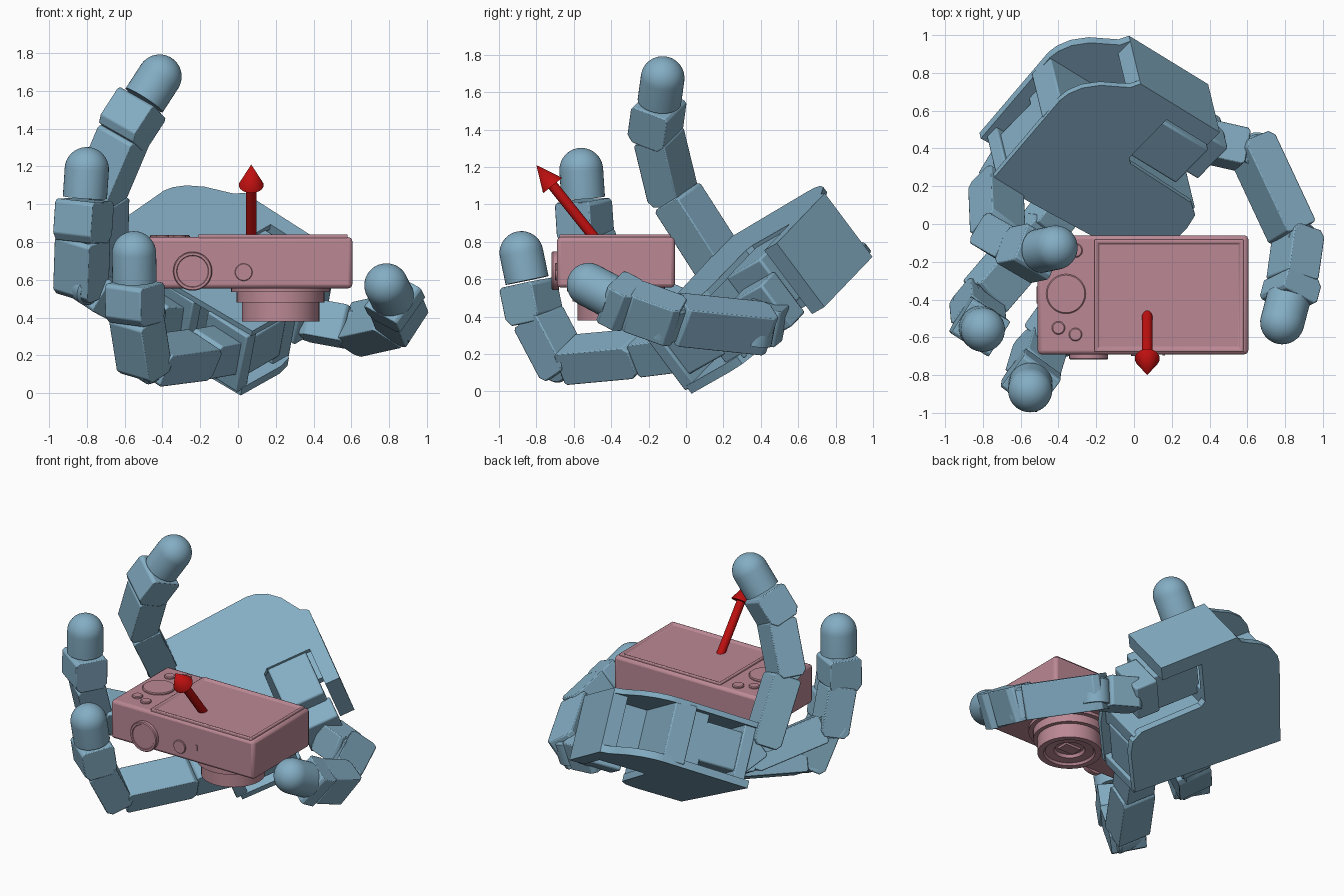
import bpy, bmesh, math
from mathutils import Vector as V, Matrix

if "Cube" in bpy.data.objects:
    bpy.data.objects.remove(bpy.data.objects["Cube"])


def material(name, col):
    m = bpy.data.materials.new(name)
    m.diffuse_color = (*col, 1)
    m.use_nodes = True
    m.node_tree.nodes["Principled BSDF"].inputs["Base Color"].default_value = m.diffuse_color
    return m


BLUE = material("hand_blue", (0.23, 0.42, 0.55))
PINK = material("body_pink", (0.50, 0.25, 0.30))
RED = material("arrow_red", (0.52, 0.005, 0.005))


def finish(name, bm, mat, bevel=0.0, seg=2, angle=30):
    bmesh.ops.recalc_face_normals(bm, faces=bm.faces)
    me = bpy.data.meshes.new(name)
    bm.to_mesh(me)
    bm.free()
    me.materials.append(mat)
    ob = bpy.data.objects.new(name, me)
    bpy.context.collection.objects.link(ob)
    if bevel:
        b = ob.modifiers.new("bevel", 'BEVEL')
        b.width, b.segments, b.limit_method = bevel, seg, 'ANGLE'
    bpy.ops.object.select_all(action='DESELECT')
    ob.select_set(True)
    bpy.context.view_layer.objects.active = ob
    bpy.ops.object.shade_smooth_by_angle(angle=math.radians(angle))
    return ob


def prism(name, pts, o, X, Y, Z, z0, z1, mat, bevel=0.0):
    """Extrude a 2D outline in the frame o, X, Y along Z."""
    bm = bmesh.new()
    f = bm.faces.new([bm.verts.new(o + X * x + Y * y + Z * z0) for x, y in pts])
    r = bmesh.ops.extrude_face_region(bm, geom=[f])
    vs = [g for g in r["geom"] if isinstance(g, bmesh.types.BMVert)]
    bmesh.ops.translate(bm, verts=vs, vec=Z * (z1 - z0))
    return finish(name, bm, mat, bevel)


def lathe(name, pts, o, axis, mat, n=40):
    """Turn an (r, h) profile around an axis."""
    bm = bmesh.new()
    rot = V((0, 0, 1)).rotation_difference(axis).to_matrix()
    vs = [bm.verts.new(o + rot @ V((r, 0, h))) for r, h in pts]
    es = [bm.edges.new(p) for p in zip(vs, vs[1:])]
    bmesh.ops.spin(bm, geom=vs + es, cent=o, axis=axis, angle=2 * math.pi, steps=n)
    bmesh.ops.remove_doubles(bm, verts=bm.verts, dist=1e-4)
    return finish(name, bm, mat)


def rect(x0, x1, y0, y1):
    return [(x0, y0), (x1, y0), (x1, y1), (x0, y1)]


def disc(name, r, h0, h1, o, axis, mat, n=32):
    c = 0.15 * min(r, abs(h1 - h0))
    return lathe(name, [(0, h0), (r, h0), (r, h1 - c), (r - c, h1), (0, h1)], o, axis, mat, n)


O, UX, UY, UZ = V((0, 0, 0)), V((1, 0, 0)), V((0, 1, 0)), V((0, 0, 1))

# ---------- camera ----------
prism("camera_body", rect(-0.51, 0.605, -0.69, -0.06), O, UX, UY, UZ, 0.555, 0.825, PINK, 0.02)
screen = bmesh.new()
bmesh.ops.create_cube(screen, size=1, matrix=Matrix.Translation((0.185, -0.38, 0.822))
                      @ Matrix.Diagonal((0.79, 0.595, 0.036, 1)))
top = max(screen.faces, key=lambda f: f.calc_center_median().z)
bmesh.ops.inset_region(screen, faces=[top], thickness=0.025)
bmesh.ops.inset_region(screen, faces=[top], thickness=0.008, depth=-0.012)
finish("camera_screen", screen, PINK, 0.006)
lathe("camera_lens", [(0, 0.42), (0.09, 0.42), (0.10, 0.40), (0.155, 0.395), (0.165, 0.38), (0.205, 0.38),
                      (0.205, 0.48), (0.232, 0.48), (0.232, 0.535), (0.262, 0.535), (0.262, 0.57)],
      V((0.225, -0.375, 0)), UZ, PINK, 48)
prism("lens_shutter", rect(0.165, 0.285, -0.415, -0.335), O, UX, UY, UZ, 0.405, 0.43, PINK)
for x, y, r in ((-0.36, -0.37, 0.105), (-0.40, -0.55, 0.035), (-0.31, -0.585, 0.035),
                (-0.31, -0.14, 0.038), (-0.40, -0.19, 0.035)):
    disc("camera_button", r, 0.8, 0.838, V((x, y, 0)), UZ, PINK)
lathe("camera_dial", [(0, 0.68), (0.103, 0.68), (0.103, 0.712), (0.098, 0.718), (0.085, 0.718),
                      (0.082, 0.713), (0, 0.713)], V((-0.24, 0, 0.645)), -UY, PINK)
disc("camera_shutter_button", 0.046, 0.68, 0.70, V((0.03, 0, 0.64)), -UY, PINK)
prism("camera_switch", rect(0.152, 0.165, 0.645, 0.685), O, UX, UZ, -UY, 0.68, 0.695, PINK)
prism("camera_strap_bar", rect(-0.42, -0.33, 0.63, 0.67), O, UY, UZ, -UX, 0.50, 0.517, PINK)

# ---------- arrow ----------
tail, tip = V((0.07, -0.40, 0.71)), V((0.07, -0.80, 1.21))
L = (tip - tail).length
lathe("direction_arrow", [(0, 0), (0.028, 0), (0.028, L - 0.14), (0.066, L - 0.14), (0, L)],
      tail, (tip - tail).normalized(), RED, 24)

# ---------- palm: F runs to the fingers, E across, N out of the palm ----------
E = V((0.75, -0.46, -0.48)).normalized()
N = V((0.126, -0.584, 0.806))
N = (N - E * N.dot(E)).normalized()
F = E.cross(N).normalized()
if F.x > 0:
    F = -F
P0 = V((0.035, 0.742, 1.06))
T = 0.43

outline = [(0, 0), (0.05, -0.03), (0.085, -0.09), (0.13, -0.17), (0.20, -0.24), (0.27, -0.275), (0.33, -0.285),
           (0.945, -0.24), (0.89, 0.825), (0.58, 0.83), (0.49, 0.81), (0.44, 0.74), (0.43, 0.30),
           (0.40, 0.27), (0.09, 0.27), (0.09, 0.56), (0, 0.56)]
prism("palm_front_plate", outline, P0, F, E, N, -0.035, 0, BLUE)
prism("palm_back_plate", outline, P0, F, E, N, -T, -T + 0.05, BLUE)


def block(name, a0, a1, b0, b1, d0, d1, bevel=0.008):
    prism(name, rect(a0, a1, b0, b1), P0, F, E, N, d0, d1, BLUE, bevel)


block("wrist_block", 0, 0.10, 0.0, 0.56, -T, 0, 0)
block("palm_side_wall", 0.33, 0.48, -0.28, 0.27, -T + 0.02, -0.02)
block("palm_core", 0.46, 0.60, -0.2, 0.79, -T + 0.02, -0.02)
for b in (-0.08, 0.30, 0.68):
    block("finger_motor", 0.56, 0.88, b - 0.12, b + 0.12, -0.34, -0.08, 0.012)
    block("finger_socket", 0.84, 0.92, b - 0.14, b + 0.14, -0.40, -0.03)
block("thumb_motor", 0.13, 0.40, 0.25, 0.60, -0.33, -0.02, 0.012)
block("thumb_socket", 0.11, 0.36, 0.58, 0.74, -0.40, -0.12, 0.012)


# ---------- fingers ----------
def link(name, p, q, axis, w, h, knuckle=True):
    """A shell with chamfered ends and a narrower round knuckle at its far joint."""
    X = (q - p).normalized()
    Z = (axis - X * axis.dot(X)).normalized()
    Y = Z.cross(X)
    L = (q - p).length
    k, a, b = h * 0.5, -h * 0.35, L - h * 0.3
    pts = [(a, -k * .7), (a + k * .35, -k), (b - k * .15, -k), (b, -k * .85),
           (b, k * .85), (b - k * .15, k), (a + k * .35, k), (a, k * .7)]
    prism(name, pts, p, X, Y, Z, -w / 2, w / 2, BLUE, 0.006)
    if knuckle:
        disc("joint_knuckle", h * 0.47, -w * 0.42, w * 0.42, q, Z, BLUE, 24)


def digit(name, joints, axis):
    j = [V(p) for p in joints]
    link(name + "_base", j[0], j[1], axis, 0.20, 0.20)
    link(name + "_lower_link", j[1], j[2], axis, 0.23, 0.19)
    link(name + "_middle_link", j[2], j[3], axis, 0.23, 0.19)
    X = (j[4] - j[3]).normalized()
    D = (j[4] - j[3]).length
    link(name + "_end_link", j[3], j[4] - X * D * 0.32, axis, 0.235, 0.22, False)
    r = 0.117
    arc = [(r * math.cos(t * math.pi / 20), r * math.sin(t * math.pi / 20)) for t in range(10)]
    lathe(name + "_tip", [(0, -0.15), (r, -0.15)] + arc + [(0, r)], j[4], X, BLUE)


digit("upper_finger", [(-0.64, 0.32, 0.60), (-0.73, 0.17, 0.70), (-0.72, -0.08, 1.09),
                       (-0.58, -0.16, 1.42), (-0.415, -0.125, 1.675)], E)
digit("middle_finger", [(-0.36, 0.14, 0.41), (-0.52, -0.07, 0.42), (-0.83, -0.43, 0.58),
                        (-0.82, -0.54, 0.88), (-0.80, -0.56, 1.185)], E)
digit("lower_finger", [(-0.06, -0.05, 0.23), (-0.23, -0.29, 0.20), (-0.50, -0.67, 0.165),
                       (-0.545, -0.82, 0.45), (-0.55, -0.88, 0.74)], E)
digit("thumb", [(0.42, 0.43, 0.38), (0.64, 0.38, 0.34), (0.865, -0.10, 0.39),
                (0.83, -0.35, 0.48), (0.785, -0.52, 0.57)], V((0.45, 0.1, 0.75)))
